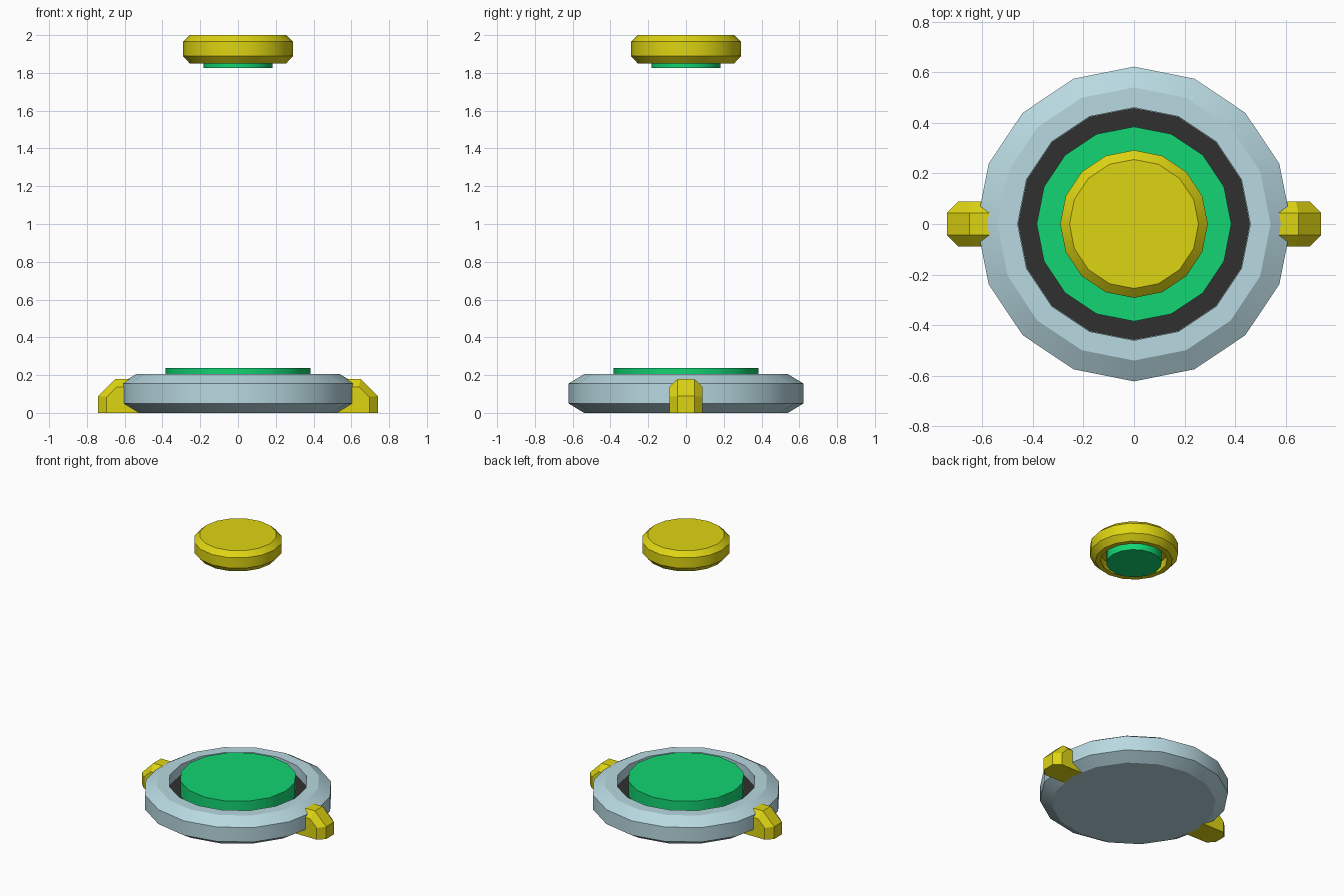
import bpy, bmesh
from math import pi, sin, cos, radians

if "Cube" in bpy.data.objects:
    bpy.data.objects.remove(bpy.data.objects["Cube"])

SIDES = 16


def material(name, rgb):
    m = bpy.data.materials.new(name)
    m.diffuse_color = (*rgb, 1)
    m.use_nodes = True
    m.node_tree.nodes["Principled BSDF"].inputs["Base Color"].default_value = m.diffuse_color
    return m


steel = material("pale_steel", (0.48, 0.69, 0.75))
yellow = material("yellow", (0.73, 0.66, 0.006))
green = material("green", (0.006, 0.66, 0.17))
dark = material("dark", (0.03, 0.03, 0.03))


def finish(name, bm, mat, smooth=True):
    bmesh.ops.recalc_face_normals(bm, faces=bm.faces[:])
    me = bpy.data.meshes.new(name)
    bm.to_mesh(me)
    bm.free()
    me.materials.append(mat)
    ob = bpy.data.objects.new(name, me)
    bpy.context.collection.objects.link(ob)
    if smooth:
        bpy.ops.object.select_all(action='DESELECT')
        ob.select_set(True)
        bpy.context.view_layer.objects.active = ob
        bpy.ops.object.shade_smooth_by_angle(angle=radians(25))
    return ob


def lathe(name, profile, mat):
    """Turn an (r, z) profile around z and cap both ends."""
    bm = bmesh.new()
    rings = [[bm.verts.new((r * cos(2 * pi * i / SIDES), r * sin(2 * pi * i / SIDES), z))
              for i in range(SIDES)] for r, z in profile]
    for a, b in zip(rings, rings[1:]):
        for i in range(SIDES):
            j = (i + 1) % SIDES
            bm.faces.new((a[i], a[j], b[j], b[i]))
    bm.faces.new(rings[0])
    bm.faces.new(rings[-1])
    return finish(name, bm, mat)


# Base dish with bevelled rim and recessed centre
lathe("base_dish", [(0.54, 0), (0.622, 0.05), (0.622, 0.155), (0.54, 0.205),
                    (0.46, 0.205), (0.46, 0.125)], steel)
lathe("recess_floor", [(0.459, 0.11), (0.459, 0.13)], dark)
lathe("base_pad", [(0.385, 0.12), (0.385, 0.237)], green)

# Floating cap with hollow underside and emitter
lathe("floating_cap", [(0.255, 2.0), (0.292, 1.965), (0.292, 1.89), (0.255, 1.85),
                       (0.22, 1.85), (0.22, 1.91)], yellow)
lathe("cap_emitter", [(0.183, 1.915), (0.183, 1.827)], green)

# Side clamps: bevelled bracket lofted across y, mirrored in x
inner = [(0.52, 0), (0.74, 0), (0.74, 0.09), (0.65, 0.18), (0.52, 0.18)]
outer = [(0.52, 0), (0.695, 0), (0.695, 0.085), (0.64, 0.138), (0.52, 0.138)]
bm = bmesh.new()
loops = [[bm.verts.new((x, y, z)) for x, z in prof]
         for y, prof in ((-0.088, outer), (-0.044, inner), (0.044, inner), (0.088, outer))]
for a, b in zip(loops, loops[1:]):
    for i in range(5):
        j = (i + 1) % 5
        bm.faces.new((a[i], a[j], b[j], b[i]))
bm.faces.new(loops[0])
bm.faces.new(loops[-1])
clamp = finish("side_clamps", bm, yellow, smooth=False)
mod = clamp.modifiers.new("mirror", 'MIRROR')
mod.use_axis = (True, False, False)
